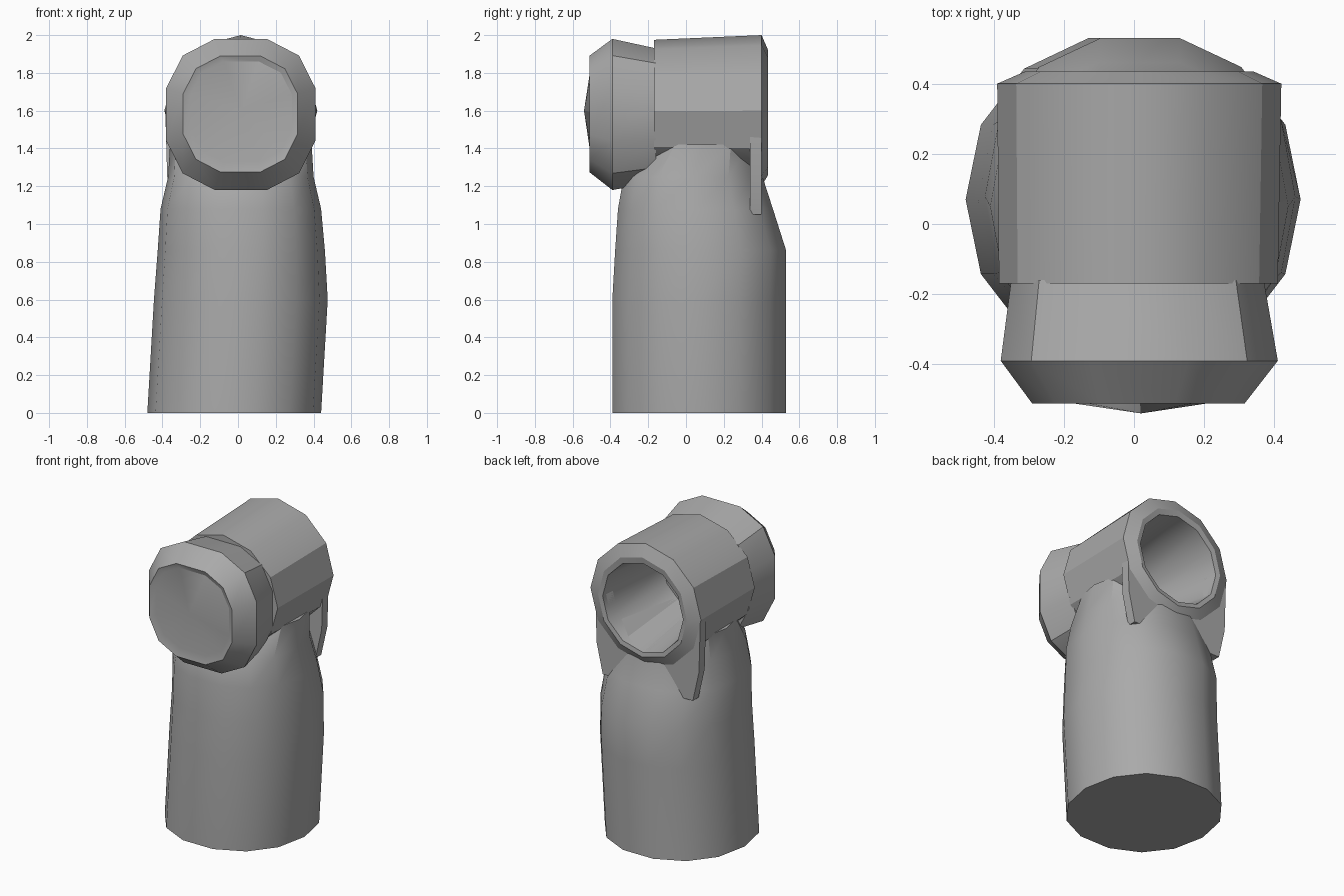
import bpy, bmesh, math
from mathutils import Vector

cube = bpy.data.objects.get("Cube")
if cube:
    bpy.data.objects.remove(cube, do_unlink=True)

grey = bpy.data.materials.new("plain grey")
grey.use_nodes = True
COLOUR = (0.4, 0.4, 0.4, 1)
grey.diffuse_color = COLOUR
grey.node_tree.nodes["Principled BSDF"].inputs["Base Color"].default_value = COLOUR


def oval(u0, u1, v0, v1, sides, power=2.0, phase=0.0):
    """Rounded outline fitted to the given bounds."""
    pts = []
    for i in range(sides):
        a = 2 * math.pi * (i + phase) / sides
        c, s = math.cos(a), math.sin(a)
        pts.append((math.copysign(abs(c) ** (2 / power), c),
                    math.copysign(abs(s) ** (2 / power), s)))
    mu, mv = max(abs(p[0]) for p in pts), max(abs(p[1]) for p in pts)
    return [((u0 + u1) / 2 + p[0] / mu * (u1 - u0) / 2,
             (v0 + v1) / 2 + p[1] / mv * (v1 - v0) / 2) for p in pts]


def loft(name, rings, tip=None):
    """Skin a list of equal rings, capping both ends (tip domes the first)."""
    bm = bmesh.new()
    rows = [[bm.verts.new(p) for p in ring] for ring in rings]
    n = len(rows[0])
    for a, b in zip(rows, rows[1:]):
        for i in range(n):
            j = (i + 1) % n
            bm.faces.new((a[i], a[j], b[j], b[i]))
    if tip:
        t = bm.verts.new(tip)
        for i in range(n):
            bm.faces.new((t, rows[0][(i + 1) % n], rows[0][i]))
    else:
        bm.faces.new(rows[0][::-1])
    bm.faces.new(rows[-1])
    bmesh.ops.recalc_face_normals(bm, faces=bm.faces)
    mesh = bpy.data.meshes.new(name)
    bm.to_mesh(mesh)
    bm.free()
    obj = bpy.data.objects.new(name, mesh)
    bpy.context.collection.objects.link(obj)
    mesh.materials.append(grey)
    return obj


def smooth(obj):
    bpy.ops.object.select_all(action="DESELECT")
    obj.select_set(True)
    bpy.context.view_layer.objects.active = obj
    bpy.ops.object.shade_smooth_by_angle(angle=math.radians(30))


def across(y, bounds, power=2.0, phase=0.0, sides=12):
    return [Vector((x, y, z)) for x, z in oval(*bounds, sides, power, phase)]


# Upright tube, leaning slightly and drawn in below the barrel
body_sections = [
    (0.0, -0.48, 0.44, -0.39, 0.53, 2.1),
    (0.6, -0.445, 0.475, -0.39, 0.53, 2.1),
    (0.86, -0.425, 0.46, -0.375, 0.53, 2.2),
    (1.08, -0.41, 0.44, -0.36, 0.46, 2.3),
    (1.25, -0.37, 0.40, -0.33, 0.405, 2.4),
    (1.42, -0.36, 0.39, -0.2, 0.38, 2.4),
]
body = loft("upright_tube", [
    [Vector((x, y, z)) for x, y in oval(x0, x1, y0, y1, 14, p)]
    for z, x0, x1, y0, y1, p in body_sections])

# Thin web joining the rear of the barrel to the upright
gusset = loft("rear_web", [
    [Vector(p) for p in ((-w, 0.34, z), (w, 0.34, z), (w, 0.4, z), (-w, 0.4, z))]
    for z, w in ((1.05, 0.33), (1.25, 0.375), (1.6, 0.385))])

# Barrel with a raised rear lip and a tapering bore
bore = [(0.43, (-0.28, 0.31, 1.29, 1.88)), (-0.1, (-0.21, 0.24, 1.38, 1.83))]
barrel_rings = [
    (-0.17, (-0.385, 0.41, 1.22, 1.975)),
    (0.40, (-0.39, 0.42, 1.2, 2.0)),
    (0.435, (-0.31, 0.34, 1.26, 1.92)),
] + bore
barrel = loft("barrel", [across(y, b) for y, b in barrel_rings])

# Front cap with chamfered rim and slightly domed disc
cap_rings = [
    (-0.50, (-0.25, 0.285, 1.33, 1.86)),
    (-0.512, (-0.29, 0.315, 1.275, 1.89)),
    (-0.39, (-0.38, 0.41, 1.18, 1.98)),
    (-0.16, (-0.35, 0.37, 1.22, 1.93)),
]
cap = loft("front_cap", [across(y, b, 2.5, 0.5) for y, b in cap_rings],
           tip=(0.02, -0.54, 1.6))

# Hidden cutter that keeps the bore clear
cutter = loft("bore_cutter", [across(y, b) for y, b in
                              [(0.7, bore[0][1])] + bore])
cutter.hide_render = True
cutter.hide_viewport = True
for obj in (body, gusset):
    mod = obj.modifiers.new("clear bore", "BOOLEAN")
    mod.operation = "DIFFERENCE"
    mod.solver = "EXACT"
    mod.object = cutter

for obj in (body, gusset, barrel, cap):
    smooth(obj)
